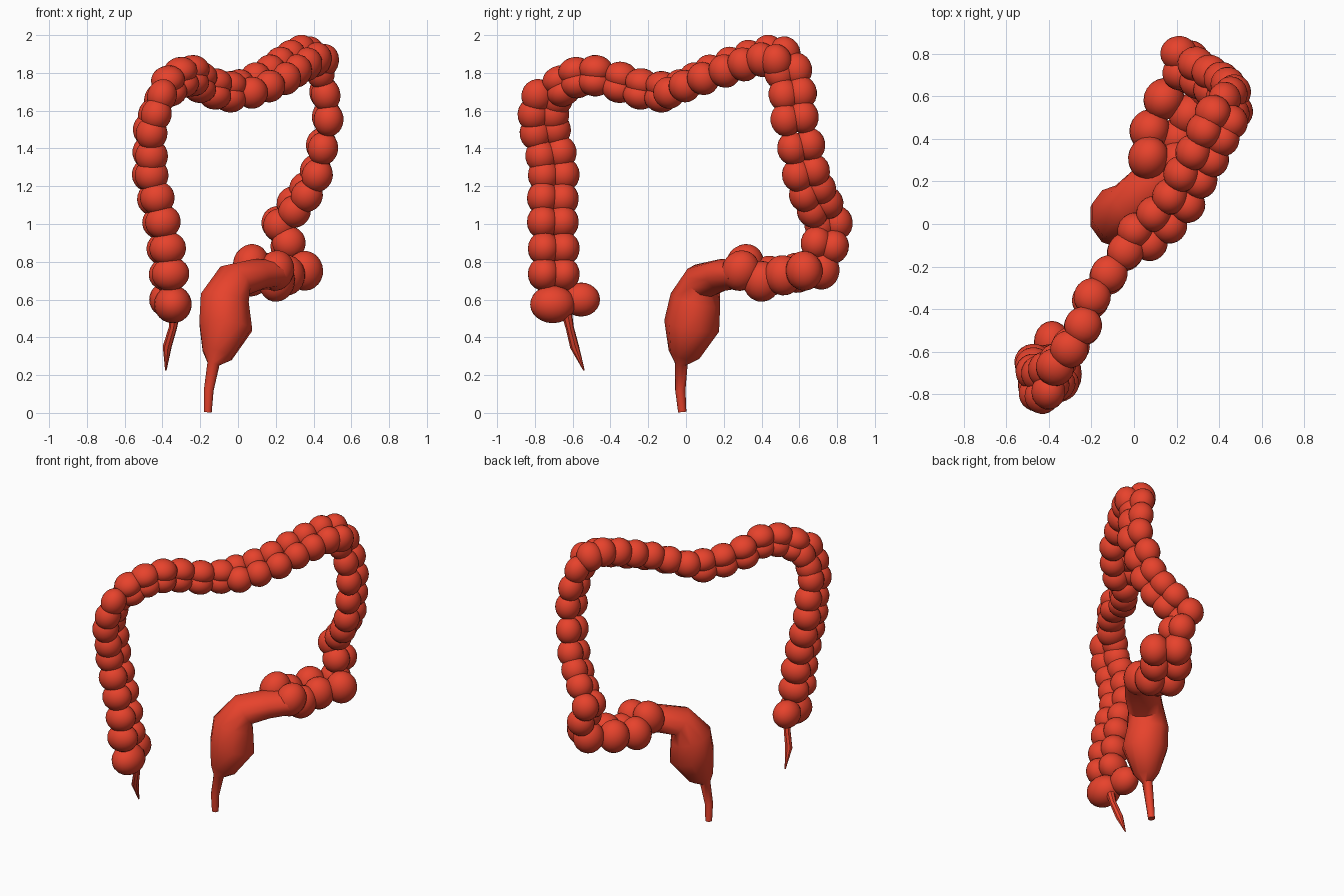
import bpy, bmesh, math
from mathutils import Vector, Matrix

if "Cube" in bpy.data.objects:
    bpy.data.objects.remove(bpy.data.objects["Cube"])

mat = bpy.data.materials.new("red_tissue")
mat.diffuse_color = (0.80, 0.055, 0.025, 1)
mat.use_nodes = True
mat.node_tree.nodes["Principled BSDF"].inputs["Base Color"].default_value = mat.diffuse_color


def finish(name, bm, angle):
    bmesh.ops.recalc_face_normals(bm, faces=bm.faces[:])
    me = bpy.data.meshes.new(name)
    bm.to_mesh(me)
    bm.free()
    ob = bpy.data.objects.new(name, me)
    bpy.context.collection.objects.link(ob)
    me.materials.append(mat)
    bpy.ops.object.select_all(action='DESELECT')
    ob.select_set(True)
    bpy.context.view_layer.objects.active = ob
    bpy.ops.object.shade_smooth_by_angle(angle=math.radians(angle))
    return ob


def lobe(bm, centre, axes, radii):
    """Ellipsoid with the given orthogonal axes and radii."""
    m = Matrix([a * r for a, r in zip(axes, radii)]).transposed().to_4x4()
    m.translation = centre
    bmesh.ops.create_uvsphere(bm, u_segments=20, v_segments=12, radius=1, matrix=m)


def haustra(name, pts, seam, offset, across, along, depth):
    """Pairs of pouches along a path; depth runs from first to last value."""
    bm = bmesh.new()
    p = [Vector(q) for q in pts]
    n = len(p) - 1
    for i, c in enumerate(p):
        t = (p[min(i + 1, n)] - p[max(i - 1, 0)]).normalized()
        side = Vector(seam).cross(t).normalized()
        nrm = t.cross(side)
        d = depth[0] + (depth[1] - depth[0]) * i / n
        for s in (-1, 1):
            lobe(bm, c + side * s * offset, (side, t, nrm), (across, along, d))
    return finish(name, bm, 60)


def tube(name, pts, sides, angle):
    """Swept tube through (x, y, z, radius, widening) points."""
    bm = bmesh.new()
    p = [Vector(q[:3]) for q in pts]
    n = len(p) - 1
    rings = []
    for i, c in enumerate(p):
        t = (p[min(i + 1, n)] - p[max(i - 1, 0)]).normalized()
        u = Vector((0.8, -0.6, 0)).cross(t).normalized()
        v = t.cross(u) * pts[i][4]
        ang = [2 * math.pi * k / sides for k in range(sides)]
        rings.append([bm.verts.new(c + (u * math.cos(a) + v * math.sin(a)) * pts[i][3])
                      for a in ang])
    for a, b in zip(rings, rings[1:]):
        for k in range(sides):
            j = (k + 1) % sides
            bm.faces.new((a[k], a[j], b[j], b[k]))
    bm.faces.new(rings[0])
    bm.faces.new(rings[-1])
    return finish(name, bm, angle)


# Cecum: two large pouches at the blind end
bm = bmesh.new()
axes = [Vector((1, 0, 0)), Vector((0, 1, 0)), Vector((0, 0, 1))]
lobe(bm, Vector((-.345, -.705, .575)), axes, (.10, .12, .10))
lobe(bm, Vector((-.385, -.555, .60)), axes, (.085, .10, .09))
finish("cecum", bm, 60)

# Ascending colon
haustra("ascending_colon", [
    (-.365, -.70, .735), (-.38, -.70, .87), (-.405, -.705, 1.01), (-.435, -.705, 1.135),
    (-.465, -.70, 1.26), (-.465, -.715, 1.37), (-.465, -.745, 1.49), (-.44, -.755, 1.58),
    (-.41, -.735, 1.67)],
    (1, .15, 0), .053, .085, .09, (.10, .078))

# Transverse colon, first half: pouches stacked one above the other
haustra("transverse_colon_start", [
    (-.365, -.66, 1.73), (-.30, -.58, 1.775), (-.24, -.48, 1.785), (-.20, -.35, 1.75),
    (-.12, -.24, 1.715), (-.04, -.13, 1.70)],
    (1, -.5, 0), .035, .075, .09, (.09, .085))

# Transverse colon, second half: pouches lie more side by side
haustra("transverse_colon_end", [
    (.04, -.06, 1.715), (.13, .02, 1.75), (.21, .11, 1.79), (.265, .22, 1.83),
    (.32, .32, 1.865), (.37, .42, 1.89), (.41, .50, 1.88)],
    (.35, -.2, .9), .05, .083, .085, (.085, .095))

# Descending colon
haustra("descending_colon", [
    (.43, .54, 1.81), (.46, .565, 1.69), (.475, .575, 1.56), (.445, .61, 1.41),
    (.415, .635, 1.27), (.36, .67, 1.17), (.295, .71, 1.09), (.215, .755, 1.0),
    (.265, .735, .89)],
    (1, .1, 0), .047, .082, .09, (.076, .088))

# Sigmoid colon
haustra("sigmoid_colon", [
    (.30, .67, .755), (.20, .55, .735), (.14, .42, .71), (.135, .30, .77)],
    (.3, .3, 1), .07, .095, .10, (.105, .11))

# Rectum with the narrow outlet canal
tube("rectum", [
    (-.16, -.02, .005, .022, 1), (-.155, -.03, .12, .027, 1), (-.13, -.025, .26, .034, 1),
    (-.11, -.01, .31, .085, 1), (-.065, .03, .46, .148, 1), (-.07, .05, .60, .135, 1),
    (-.02, .09, .70, .10, 1.15), (.09, .19, .73, .085, 1.35), (.20, .29, .735, .075, 1.3)],
    10, 50)

# Appendix
tube("appendix", [
    (-.335, -.63, .52, .028, 1), (-.345, -.615, .45, .022, 1),
    (-.375, -.59, .35, .024, 1), (-.382, -.54, .225, .004, 1)], 8, 40)
